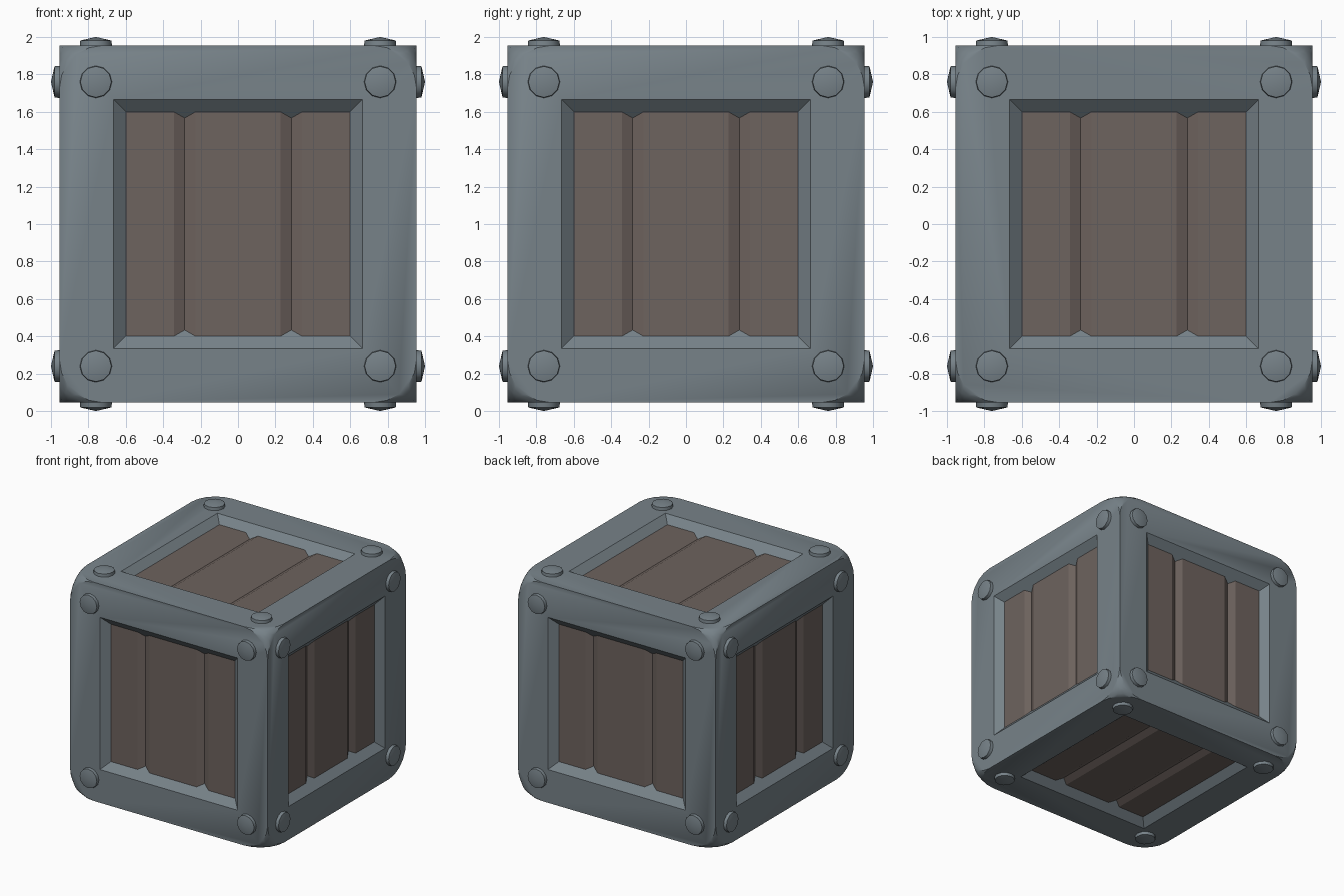
import bpy, bmesh, math
from mathutils import Matrix, Vector

HALF = 0.955        # half size of the body
OPEN, FLOOR = 0.665, 0.6   # half width of each opening at the rim and at the planks
DEPTH = 0.058       # depth of the planks below the rim
CENTRE = Matrix.Translation((0, 0, 1))

old = bpy.data.objects.get("Cube")
if old:
    bpy.data.objects.remove(old, do_unlink=True)


def material(name, color):
    m = bpy.data.materials.new(name)
    m.use_nodes = True
    m.diffuse_color = color
    m.node_tree.nodes["Principled BSDF"].inputs["Base Color"].default_value = color
    return m


metal = material("grey blue metal", (0.185, 0.225, 0.25, 1))
wood = material("brown wood", (0.155, 0.125, 0.112, 1))


def make(name, bm, mat, matrix=None):
    bmesh.ops.recalc_face_normals(bm, faces=bm.faces[:])
    mesh = bpy.data.meshes.new(name)
    bm.to_mesh(mesh)
    bm.free()
    if matrix:
        mesh.transform(matrix)
    mesh.materials.append(mat)
    ob = bpy.data.objects.new(name, mesh)
    bpy.context.collection.objects.link(ob)
    return ob


def activate(ob):
    bpy.ops.object.select_all(action='DESELECT')
    ob.select_set(True)
    bpy.context.view_layer.objects.active = ob


# Each side is built facing +z, with its planks along y, then turned into place
upright = Matrix.Rotation(math.pi / 2, 4, 'X')
sides = {"top": Matrix.Identity(4), "bottom": Matrix.Rotation(math.pi, 4, 'Y')}
for i, side in enumerate(("front", "left", "back", "right")):
    sides[side] = Matrix.Rotation(i * math.pi / 2, 4, 'Z') @ upright

# Frame: a cube with rounded corners
bm = bmesh.new()
bmesh.ops.create_cube(bm, size=2 * HALF)
bmesh.ops.bevel(bm, geom=bm.verts[:], offset=0.23, segments=5, profile=0.5,
                affect='VERTICES')
frame = make("frame", bm, metal, CENTRE)

# Cutter: six tapered blocks that open the sides
slope = (OPEN - FLOOR) / DEPTH
bm = bmesh.new()
for turn in sides.values():
    low, high = HALF - 0.095, HALF + 0.05
    new = bmesh.ops.create_cube(bm, size=2)["verts"]
    for v in new:
        z = high if v.co.z > 0 else low
        w = OPEN + (z - HALF) * slope
        v.co = turn @ Vector((v.co.x * w, v.co.y * w, z))
cutter = make("opening_cutter", bm, metal, CENTRE)
activate(frame)
cut = frame.modifiers.new("openings", 'BOOLEAN')
cut.operation = 'DIFFERENCE'
cut.solver = 'EXACT'
cut.object = cutter
bpy.ops.object.modifier_apply(modifier=cut.name)
bpy.data.objects.remove(cutter, do_unlink=True)
bpy.ops.object.shade_smooth_by_angle(angle=math.radians(35))


def planks():
    """A slab with two V grooves, extruded along y."""
    top, base, w = HALF - DEPTH, HALF - 0.13, FLOOR + 0.01
    outline = [(-w, base), (-w, top)]
    for c in (-0.285, 0.285):
        outline += [(c - 0.058, top), (c, top - 0.03), (c + 0.058, top)]
    outline += [(w, top), (w, base)]
    bm = bmesh.new()
    face = bm.faces.new([bm.verts.new((x, -w, z)) for x, z in outline])
    ext = bmesh.ops.extrude_face_region(bm, geom=[face])["geom"]
    moved = [g for g in ext if isinstance(g, bmesh.types.BMVert)]
    bmesh.ops.translate(bm, verts=moved, vec=(0, 2 * w, 0))
    return bm


def rivets():
    """Four low domed rivets near the corners."""
    bm = bmesh.new()
    for sx in (-1, 1):
        for sy in (-1, 1):
            bmesh.ops.create_cone(
                bm, cap_ends=True, segments=12, radius1=0.09, radius2=0.083, depth=0.06,
                matrix=Matrix.Translation((sx * 0.76, sy * 0.76, 0.951)))
    bm.normal_update()
    caps = [f for f in bm.faces if f.normal.z > 0.9]
    for v in bmesh.ops.poke(bm, faces=caps)["verts"]:
        v.co.z = 1
    return bm


for side, turn in sides.items():
    make(side + "_planks", planks(), wood, CENTRE @ turn)
    studs = make(side + "_rivets", rivets(), metal, CENTRE @ turn)
    activate(studs)
    bpy.ops.object.shade_smooth_by_angle(angle=math.radians(35))
